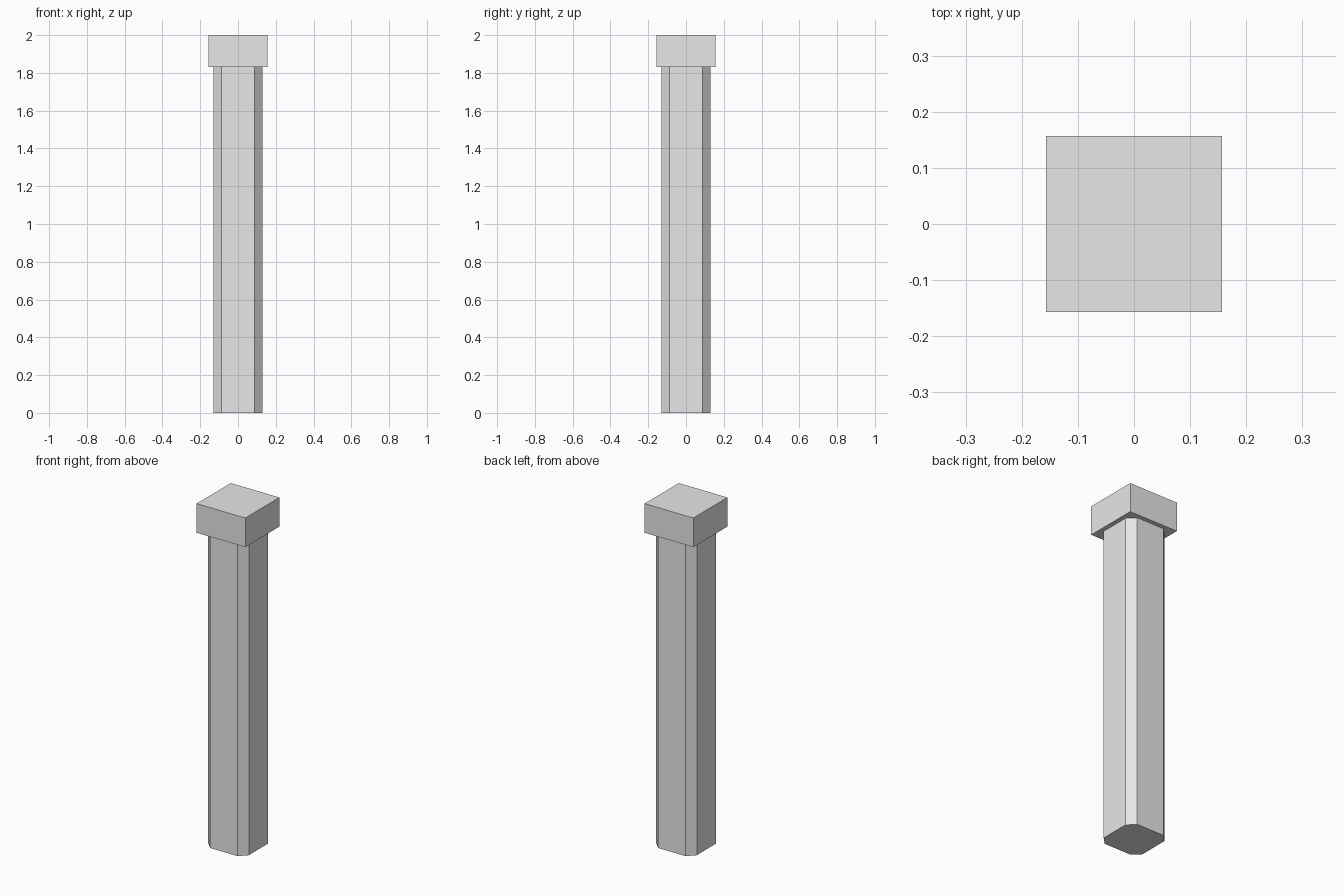
import bpy
import bmesh

cube = bpy.data.objects.get("Cube")
if cube:
    bpy.data.objects.remove(cube, do_unlink=True)

# Single plain grey for the whole column
COLOUR = (0.8, 0.8, 0.8, 1.0)
grey = bpy.data.materials.new("light grey")
grey.use_nodes = True
grey.diffuse_color = COLOUR
grey.node_tree.nodes["Principled BSDF"].inputs["Base Color"].default_value = COLOUR


def box(name, width, bottom, top, chamfer=0.0):
    """Square block centred on the z axis, with optional chamfered upright edges."""
    bm = bmesh.new()
    bmesh.ops.create_cube(bm, size=1)
    for v in bm.verts:
        v.co.x *= width
        v.co.y *= width
        v.co.z = top if v.co.z > 0 else bottom
    if chamfer:
        upright = [e for e in bm.edges
                   if abs(e.verts[0].co.z - e.verts[1].co.z) > 0.01]
        bmesh.ops.bevel(bm, geom=upright, offset=chamfer,
                        offset_type='OFFSET', segments=1, affect='EDGES')
    bmesh.ops.recalc_face_normals(bm, faces=bm.faces)
    mesh = bpy.data.meshes.new(name)
    bm.to_mesh(mesh)
    bm.free()
    mesh.materials.append(grey)
    obj = bpy.data.objects.new(name, mesh)
    bpy.context.collection.objects.link(obj)
    return obj


# Shaft with chamfered corners, and the square cap on top
box("shaft", 0.262, 0.0, 1.83, chamfer=0.043)
box("cap", 0.314, 1.83, 2.0)
